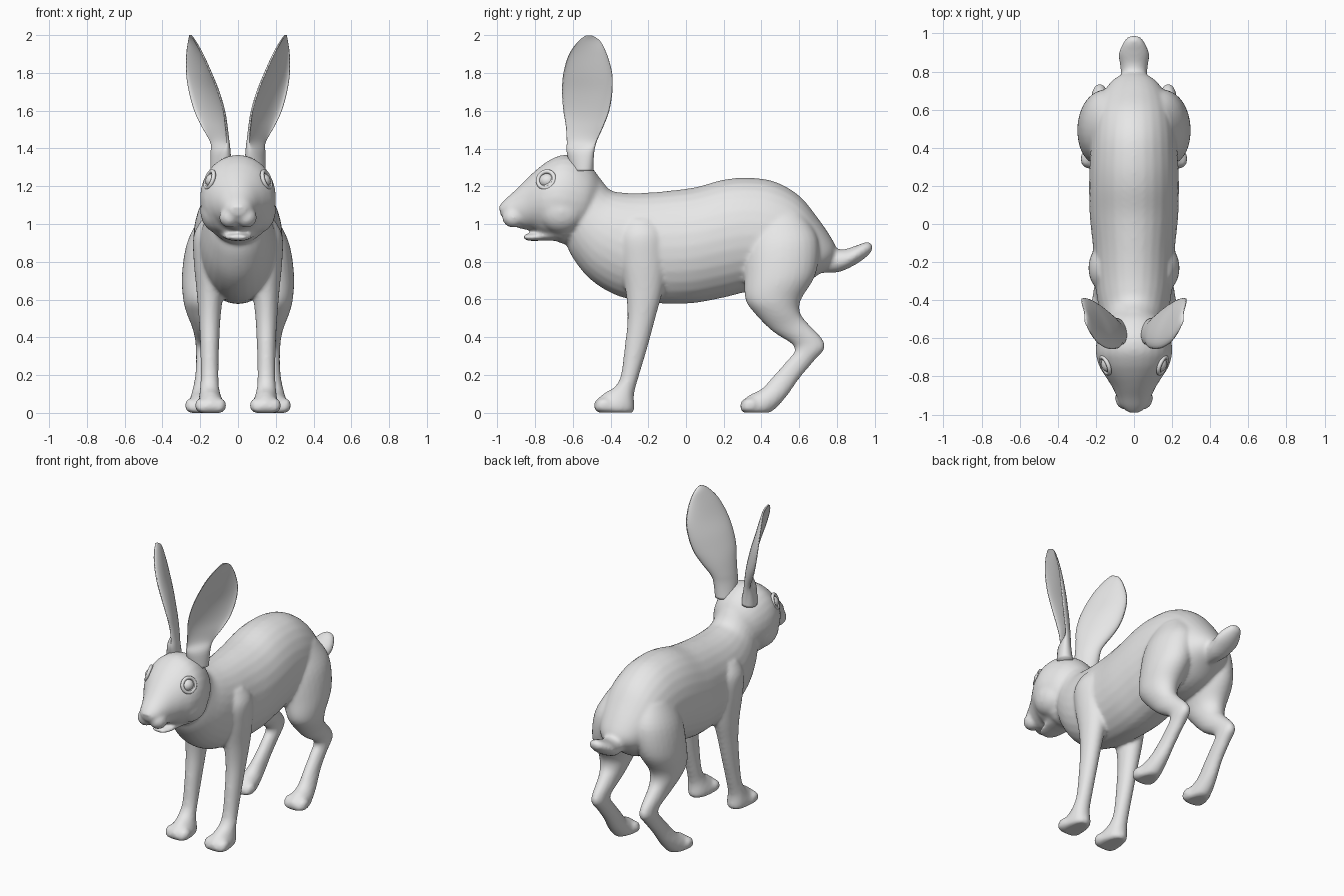
import bpy
import bmesh
import math
from mathutils import Vector, Matrix

default_cube = bpy.data.objects.get("Cube")
if default_cube:
    bpy.data.objects.remove(default_cube, do_unlink=True)

# One plain grey for the whole animal
grey = bpy.data.materials.new("plain_grey")
grey.use_nodes = True
grey.diffuse_color = (0.8, 0.8, 0.8, 1)
shader = next(n for n in grey.node_tree.nodes if n.type == "BSDF_PRINCIPLED")
shader.inputs["Base Color"].default_value = grey.diffuse_color


def smooth_rows(rows, steps=5):
    """Add in-between stations with a Catmull-Rom spline."""
    result = []
    last = len(rows) - 1
    for i in range(last):
        group = (rows[max(i - 1, 0)], rows[i], rows[i + 1], rows[min(i + 2, last)])
        for step in range(steps):
            t = step / steps
            result.append([
                b + 0.5 * t * (c - a + t * (2 * a - 5 * b + 4 * c - d + t * (3 * (b - c) + d - a)))
                for a, b, c, d in zip(*group)])
    result.append(rows[last])
    return result


def skin(bm, rings):
    """Join rings of points into a closed tube."""
    loops = [[bm.verts.new(point) for point in ring] for ring in rings]
    count = len(loops[0])
    for low, high in zip(loops, loops[1:]):
        for i in range(count):
            j = (i + 1) % count
            bm.faces.new((low[i], low[j], high[j], high[i]))
    bm.faces.new(loops[0])
    bm.faces.new(loops[-1])


def tube(bm, rows, side=1, segments=28):
    """Each row: y and z of one profile point, y and z of the opposite one,
    half width, and the sideways offset."""
    rings = []
    for y1, z1, y2, z2, width, offset in smooth_rows(rows):
        ring = []
        for i in range(segments):
            angle = math.tau * i / segments
            across, along = math.cos(angle), math.sin(angle)
            ring.append((side * (offset + abs(width) * across),
                         (y1 + y2) / 2 + (y1 - y2) / 2 * along,
                         max(0, (z1 + z2) / 2 + (z1 - z2) / 2 * along)))
        rings.append(ring)
    skin(bm, rings)


def ellipsoid(bm, centre, radii):
    matrix = Matrix.Translation(centre) @ Matrix.Diagonal((*radii, 1))
    bmesh.ops.create_uvsphere(bm, u_segments=20, v_segments=12, radius=1, matrix=matrix)


def finish(name, bm):
    bmesh.ops.recalc_face_normals(bm, faces=bm.faces)
    mesh = bpy.data.meshes.new(name)
    bm.to_mesh(mesh)
    bm.free()
    mesh.materials.append(grey)
    mesh.shade_smooth()
    part = bpy.data.objects.new(name, mesh)
    bpy.context.collection.objects.link(part)
    return part


torso = [
    (-.46, 1.25, -.65, .93, .14, 0),
    (-.40, 1.18, -.60, .82, .165, 0),
    (-.32, 1.165, -.50, .70, .19, 0),
    (-.22, 1.165, -.35, .615, .205, 0),
    (-.10, 1.175, -.15, .58, .215, 0),
    (.05, 1.195, .03, .58, .232, 0),
    (.20, 1.235, .20, .61, .236, 0),
    (.33, 1.245, .33, .64, .232, 0),
    (.47, 1.225, .44, .63, .225, 0),
    (.60, 1.15, .53, .64, .21, 0),
    (.70, 1.03, .61, .67, .18, 0),
    (.78, .91, .70, .73, .12, 0),
    (.81, .83, .76, .77, .04, 0),
]
head = [
    (-.45, 1.23, -.50, 1.0, .11, 0),
    (-.50, 1.30, -.56, .93, .165, 0),
    (-.58, 1.355, -.64, .895, .195, 0),
    (-.66, 1.365, -.70, .915, .20, 0),
    (-.73, 1.335, -.76, .935, .183, 0),
    (-.79, 1.29, -.81, .967, .15, 0),
    (-.85, 1.235, -.86, .972, .115, 0),
    (-.91, 1.175, -.905, .985, .09, 0),
    (-.96, 1.13, -.945, 1.01, .07, 0),
    (-.992, 1.095, -.982, 1.045, .035, 0),
]
jaw = [
    (-.66, .99, -.66, .91, .10, 0),
    (-.76, .96, -.75, .912, .08, 0),
    (-.82, .95, -.82, .91, .065, 0),
    (-.86, .945, -.86, .918, .04, 0),
]
tail = [
    (.76, .88, .72, .74, .06, 0),
    (.83, .865, .81, .745, .072, 0),
    (.90, .885, .89, .78, .08, 0),
    (.96, .905, .95, .82, .055, 0),
    (.99, .89, .985, .855, .025, 0),
]
front_leg = [
    (-.33, 1.02, -.16, 1.03, .06, .13),
    (-.36, .93, -.11, .95, .095, .14),
    (-.35, .80, -.10, .82, .09, .145),
    (-.32, .64, -.12, .66, .072, .148),
    (-.31, .50, -.16, .51, .058, .15),
    (-.325, .35, -.20, .36, .05, .15),
    (-.345, .20, -.245, .21, .047, .15),
    (-.375, .14, -.275, .10, .052, .15),
    (-.43, .105, -.285, -.01, .068, .145),
    (-.475, .065, -.42, -.01, .08, .145),
    (-.487, .03, -.475, .005, .055, .145),
]
hind_leg = [
    (.36, 1.03, .62, 1.05, .08, .12),
    (.315, .88, .70, .92, .13, .14),
    (.31, .72, .69, .74, .127, .17),
    (.315, .60, .61, .60, .102, .188),
    (.37, .52, .605, .53, .083, .188),
    (.46, .43, .64, .48, .06, .183),
    (.56, .365, .72, .395, .046, .18),
    (.575, .325, .735, .34, .044, .18),
    (.54, .28, .68, .275, .042, .18),
    (.46, .19, .60, .18, .043, .185),
    (.40, .125, .52, .07, .052, .195),
    (.34, .095, .43, -.01, .066, .2),
    (.30, .06, .34, -.01, .078, .2),
    (.287, .035, .295, .005, .05, .2),
]

# Body: all the fleshy parts, fused and softened
bm = bmesh.new()
for profile in (torso, head, jaw, tail):
    tube(bm, profile)
for side in (1, -1):
    tube(bm, front_leg, side)
    tube(bm, hind_leg, side)
    # Muzzle pad and cheek
    ellipsoid(bm, (side * .045, -.915, 1.035), (.055, .06, .055))
    ellipsoid(bm, (side * .10, -.66, 1.07), (.10, .13, .12))
    # Toes
    for toe in (-1, 0, 1):
        reach = .012 * abs(toe)
        ellipsoid(bm, (side * (.145 + .052 * toe), -.445 + reach, .04), (.031, .045, .038))
        ellipsoid(bm, (side * (.2 + .05 * toe), .33 + reach, .04), (.031, .045, .038))
body = finish("body", bm)
remesh = body.modifiers.new("fuse", "REMESH")
remesh.mode = "VOXEL"
remesh.voxel_size = 0.011
remesh.use_smooth_shade = True
soften = body.modifiers.new("soften", "SMOOTH")
soften.factor = 0.5
soften.iterations = 7

# Ears: cupped blades on round stalks, open to the outside
# Row: height, front y, rear y, inner x, outer x, back depth, cup depth
ear = [
    (1.28, -.60, -.50, .05, .13, .05, -.05),
    (1.38, -.63, -.49, .055, .135, .045, -.035),
    (1.44, -.632, -.475, .06, .15, .045, .0),
    (1.52, -.637, -.44, .068, .195, .05, .02),
    (1.60, -.65, -.41, .08, .232, .052, .03),
    (1.70, -.657, -.393, .11, .26, .052, .033),
    (1.80, -.65, -.393, .15, .275, .045, .027),
    (1.90, -.62, -.42, .195, .274, .035, .018),
    (1.97, -.57, -.455, .232, .264, .02, .005),
    (2.0, -.53, -.50, .25, .258, .008, -.004),
]


def build_ear(name, side):
    rings = []
    for z, front, rear, inner, outer, back_depth, cup_depth in smooth_rows(ear):
        start, end = Vector((inner, front, z)), Vector((outer, rear, z))
        edge = (end - start).normalized()
        backward = Vector((-edge.y, edge.x, 0))
        ring = []
        for i in range(32):
            angle = math.tau * i / 32
            bow = math.sin(angle)
            depth = back_depth * bow if bow > 0 else -cup_depth * bow
            point = start.lerp(end, 0.5 - 0.5 * math.cos(angle)) + backward * depth
            ring.append((side * point.x, point.y, point.z))
        rings.append(ring)
    bm = bmesh.new()
    skin(bm, rings)
    finish(name, bm)


# Eyes with raised lids
def build_eye(label, side):
    facing = Vector((side * .85, -.35, .3)).normalized()
    rim = Vector((side * .15, -.742, 1.235))
    bm = bmesh.new()
    ellipsoid(bm, rim - facing * .022, (.042, .045, .04))
    finish("eye_" + label, bm)
    bpy.ops.mesh.primitive_torus_add(
        major_segments=32, minor_segments=10, major_radius=.046, minor_radius=.011,
        location=rim, rotation=facing.to_track_quat("Z", "Y").to_euler())
    lid = bpy.context.object
    lid.name = "eyelid_" + label
    lid.data.materials.append(grey)
    lid.data.shade_smooth()


for label, side in (("left", 1), ("right", -1)):
    build_ear("ear_" + label, side)
    build_eye(label, side)
